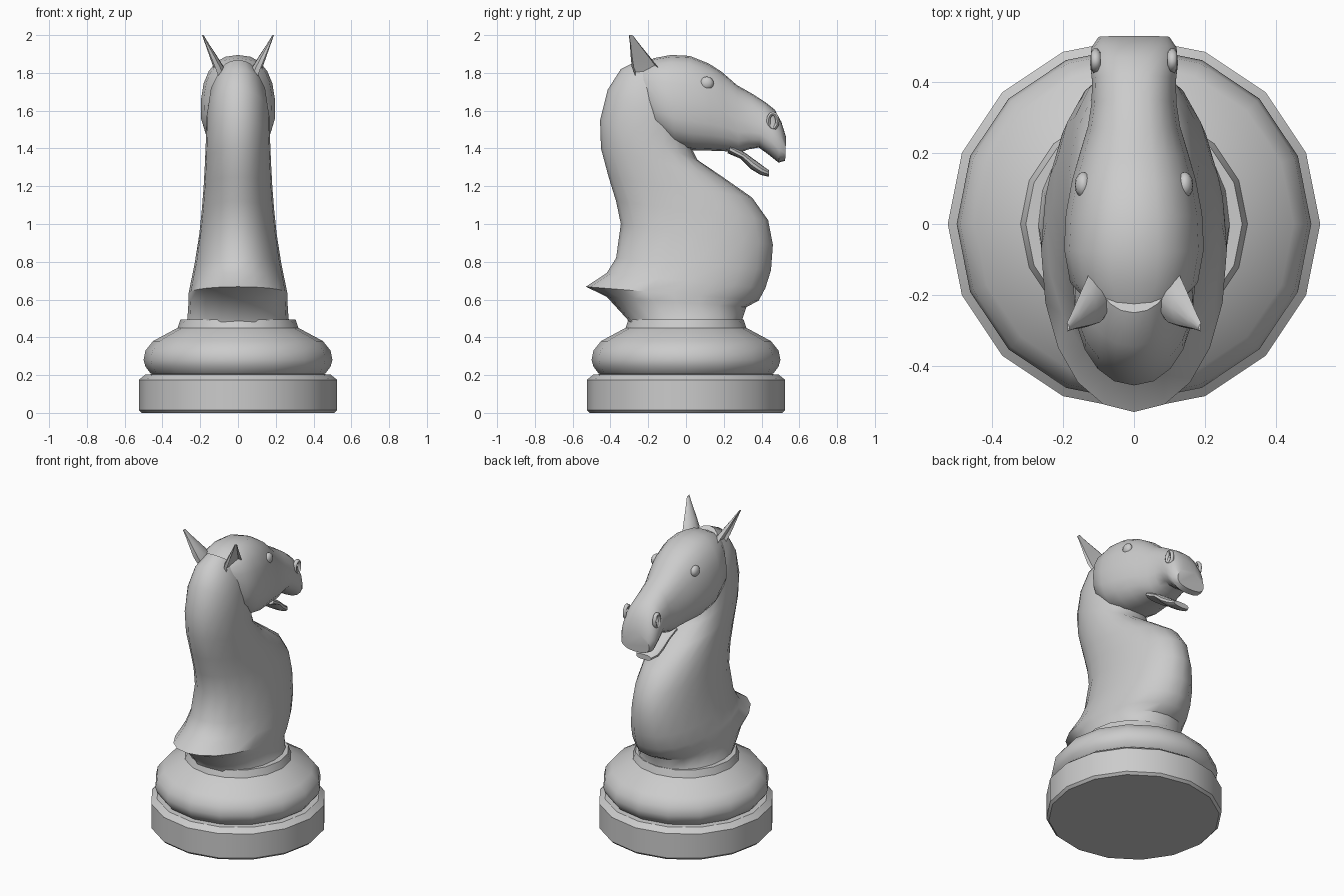
import bpy, bmesh, math
from mathutils import Vector

cube = bpy.data.objects.get("Cube")
if cube:
    bpy.data.objects.remove(cube, do_unlink=True)

grey = bpy.data.materials.new("plain grey")
grey.use_nodes = True
colour = (0.6, 0.6, 0.6, 1)
grey.diffuse_color = colour
grey.node_tree.nodes["Principled BSDF"].inputs["Base Color"].default_value = colour


def finish(name, bm, angle=38):
    """Turn a bmesh into a smooth shaded object."""
    bmesh.ops.recalc_face_normals(bm, faces=bm.faces)
    mesh = bpy.data.meshes.new(name)
    bm.to_mesh(mesh)
    bm.free()
    obj = bpy.data.objects.new(name, mesh)
    bpy.context.collection.objects.link(obj)
    mesh.materials.append(grey)
    bpy.ops.object.select_all(action="DESELECT")
    obj.select_set(True)
    bpy.context.view_layer.objects.active = obj
    bpy.ops.object.shade_smooth_by_angle(angle=math.radians(angle))
    return obj


def loft(name, rings, angle=38):
    """Skin a list of closed point rings and cap both ends."""
    bm = bmesh.new()
    loops = [[bm.verts.new(p) for p in ring] for ring in rings]
    n = len(loops[0])
    for low, high in zip(loops, loops[1:]):
        for i in range(n):
            j = (i + 1) % n
            bm.faces.new((low[i], low[j], high[j], high[i]))
    bm.faces.new(loops[0][::-1])
    bm.faces.new(loops[-1])
    return finish(name, bm, angle)


def section(y0, z0, y1, z1, width, power=1.0, egg=0.0, n=20):
    """Tilted oval between two outline points; egg narrows the first end."""
    ring = []
    for i in range(n):
        a = math.tau * i / n
        c, s = math.cos(a), math.sin(a)
        t = math.copysign(abs(c) ** power, c)
        x = math.copysign(abs(s) ** power, s) * width * (1 - egg * t)
        f = (1 - t) / 2
        ring.append((x, y0 + (y1 - y0) * f, z0 + (z1 - z0) * f))
    return ring


# Turned base
profile = [(.51, 0), (.525, .015), (.525, .175), (.49, .203), (.455, .205),
           (.465, .212), (.49, .245), (.5, .28), (.49, .33), (.45, .38),
           (.32, .45), (.305, .495)]
loft("turned_base", [[(r * math.cos(math.tau * i / 16), r * math.sin(math.tau * i / 16), z)
                      for i in range(16)] for r, z in profile], 30)

# Neck and chest: back point, front point, half width
neck = [(-.30, .46, .30, .47, .29), (-.31, .495, .30, .50, .268),
        (-.42, .615, .32, .56, .262), (-.53, .668, .385, .595, .262),
        (-.42, .74, .42, .66, .248), (-.37, .82, .45, .755, .23),
        (-.345, 1.0, .46, .89, .205), (-.37, 1.12, .435, 1.02, .192),
        (-.41, 1.25, .35, 1.14, .182), (-.45, 1.4, .20, 1.245, .175),
        (-.455, 1.55, .06, 1.34, .17), (-.415, 1.71, .02, 1.42, .167),
        (-.345, 1.82, .02, 1.52, .15), (-.25, 1.868, .02, 1.65, .11)]
loft("neck_and_chest", [section(*r, power=.95) for r in neck])

# Head: top point, bottom point, half width
head = [(-.24, 1.84, -.2, 1.58, .13), (-.17, 1.878, -.16, 1.48, .18),
        (-.08, 1.895, -.06, 1.41, .197), (.02, 1.89, .04, 1.39, .192),
        (.12, 1.85, .13, 1.388, .174), (.19, 1.805, .21, 1.385, .152),
        (.27, 1.735, .28, 1.375, .13), (.35, 1.69, .33, 1.395, .12),
        (.42, 1.645, .385, 1.405, .118), (.47, 1.605, .44, 1.365, .124),
        (.505, 1.54, .49, 1.325, .12), (.53, 1.46, .525, 1.335, .1)]
loft("head", [section(*r, power=.82, egg=.1) for r in head])

# Lower jaw, leaving the mouth open
jaw = [(.24, 1.42, .22, 1.375, .1), (.32, 1.372, .29, 1.345, .095),
       (.37, 1.335, .345, 1.29, .088), (.41, 1.305, .395, 1.26, .08),
       (.44, 1.285, .44, 1.25, .055)]
loft("lower_jaw", [section(*r, power=.8, n=14) for r in jaw])


def ear_ring(side, t, size):
    """Hollow-sided section along the ear axis."""
    centre = Vector((.115, -.2, 1.8)).lerp(Vector((.19, -.292, 2.0)), t)
    ring = []
    for i in range(12):
        a = math.tau * i / 12
        x, y = .055 * math.cos(a), .078 * math.sin(a)
        if math.cos(a) > .4:
            x = -.02
        ring.append((side * (centre.x + size * x), centre.y + size * y,
                     centre.z - size * y * .15))
    return ring


for side, label in ((1, "left"), (-1, "right")):
    loft(label + "_ear", [ear_ring(side, t, s) for t, s in
                          ((-.2, 1.05), (.1, 1), (.4, .72), (.75, .36), (1, .14))])

    # Eye
    bm = bmesh.new()
    bmesh.ops.create_uvsphere(bm, u_segments=12, v_segments=8, radius=.037)
    bmesh.ops.scale(bm, vec=(.65, 1, .95), verts=bm.verts)
    bmesh.ops.translate(bm, vec=(side * .143, .11, 1.745), verts=bm.verts)
    finish(label + "_eye", bm, 60)

    # Raised nostril rim
    bm = bmesh.new()
    rim = []
    for i in range(12):
        a = math.tau * i / 12
        rim.append([bm.verts.new((side * (.108 + .013 * math.cos(b)),
                                  .46 + (.024 + .012 * math.sin(b)) * math.cos(a),
                                  1.545 + (.04 + .012 * math.sin(b)) * math.sin(a)))
                    for b in (math.tau * k / 6 for k in range(6))])
    for i in range(12):
        for k in range(6):
            p, q = rim[i], rim[(i + 1) % 12]
            bm.faces.new((p[k], q[k], q[(k + 1) % 6], p[(k + 1) % 6]))
    finish(label + "_nostril", bm, 60)
